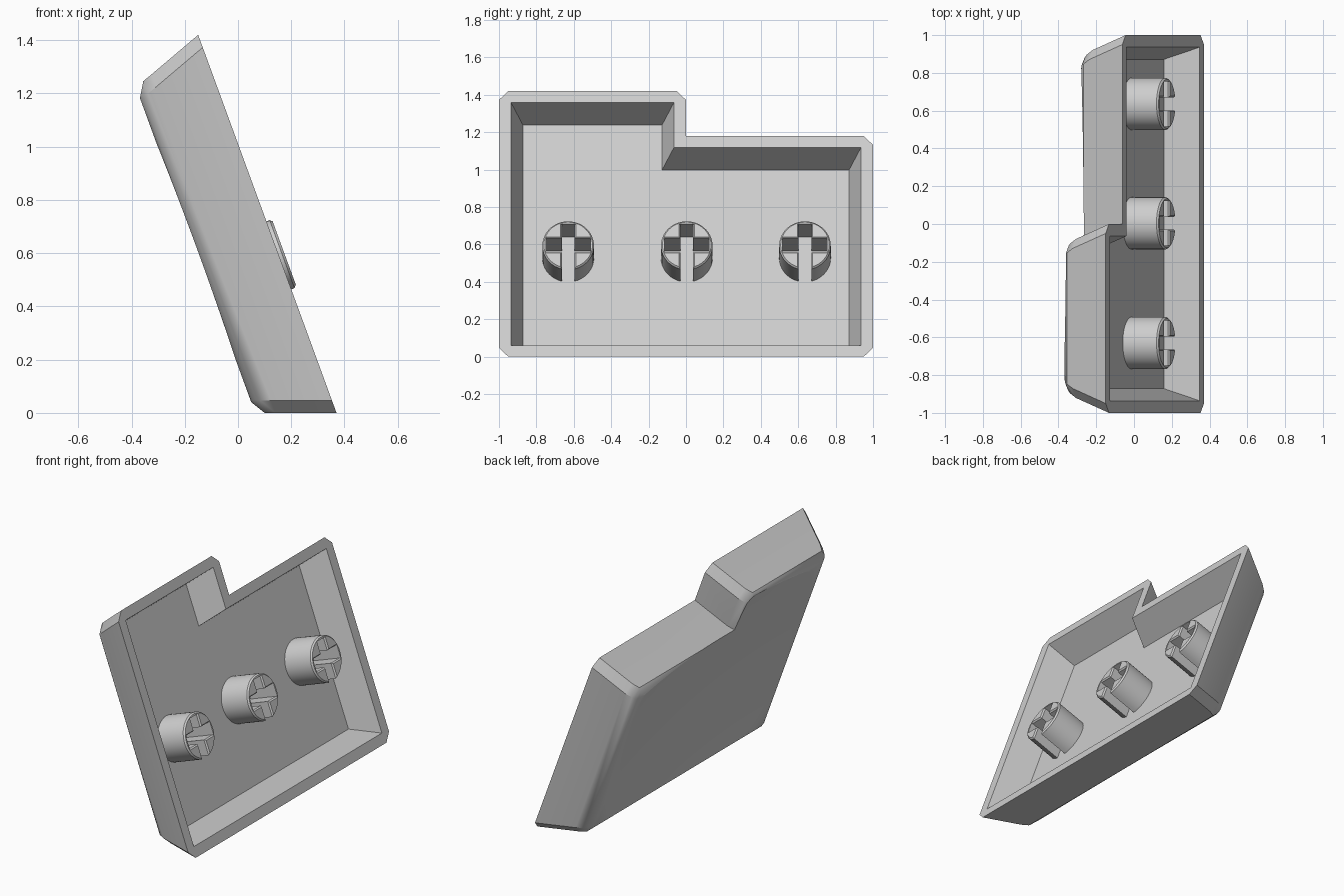
import bpy
import bmesh
import math
from mathutils import Matrix, Vector

old = bpy.data.objects.get("Cube")
if old:
    bpy.data.objects.remove(old, do_unlink=True)

# Single plastic colour
GREY = (0.62, 0.62, 0.62, 1.0)
plastic = bpy.data.materials.new("light_grey_plastic")
plastic.use_nodes = True
plastic.diffuse_color = GREY
plastic.node_tree.nodes["Principled BSDF"].inputs["Base Color"].default_value = GREY

# Leaning frame: local x runs along the width, y up the slope, z out of the open side
TILT = math.radians(20.1)
S, C = math.sin(TILT), math.cos(TILT)
FRAME = Matrix(((0, -S, C, 0.37), (1, 0, 0, 0), (0, C, S, 0), (0, 0, 0, 1)))

WIDE, LOW, HIGH = 1.0, 1.256, 1.512
FLOOR, BACK = -0.177, -0.287
# Corner x, y, inward direction x, y, and whether the corner is cut
CORNERS = [(-WIDE, 0, 1, 1, True), (WIDE, 0, -1, 1, True),
           (WIDE, LOW, -1, -1, True), (0, LOW, -1, -1, False),
           (0, HIGH, -1, -1, True), (-WIDE, HIGH, 1, -1, True)]


def outline(inset_x, inset_y, chamfer):
    """Stepped outline, moved inwards, with cut outer corners."""
    pts = [Vector((x + dx * inset_x, y + dy * inset_y)) for x, y, dx, dy, _ in CORNERS]
    out = []
    for i, p in enumerate(pts):
        if CORNERS[i][4]:
            before = (pts[i - 1] - p).normalized()
            after = (pts[(i + 1) % len(pts)] - p).normalized()
            out += [p + before * chamfer, p + after * chamfer]
        else:
            out.append(p)
    return out


def loft(name, sections):
    """Join matching (points, height) sections with walls and cap both ends."""
    bm = bmesh.new()
    rings = [[bm.verts.new((p[0], p[1], z)) for p in pts] for pts, z in sections]
    for a, b in zip(rings, rings[1:]):
        for i in range(len(a)):
            j = (i + 1) % len(a)
            bm.faces.new((a[i], a[j], b[j], b[i]))
    bm.faces.new(rings[0][::-1])
    bm.faces.new(rings[-1])
    bmesh.ops.remove_doubles(bm, verts=bm.verts, dist=0.0001)
    bmesh.ops.recalc_face_normals(bm, faces=bm.faces)
    mesh = bpy.data.meshes.new(name)
    bm.to_mesh(mesh)
    bm.free()
    mesh.materials.append(plastic)
    obj = bpy.data.objects.new(name, mesh)
    bpy.context.collection.objects.link(obj)
    obj.matrix_world = FRAME
    return obj


def make_active(obj):
    bpy.ops.object.select_all(action="DESELECT")
    obj.select_set(True)
    bpy.context.view_layer.objects.active = obj


def smooth(obj, angle):
    make_active(obj)
    bpy.ops.object.shade_smooth_by_angle(angle=math.radians(angle))


# Shell: rounded ends, bevelled long edges, flat rim, sloping cavity
shell_profile = [(0.182, 0.148, BACK, 0), (0.143, 0.135, -0.279, 0.018),
                 (0.119, 0.115, -0.267, 0.035), (0.104, 0.0925, -0.2535, 0.05),
                 (0.079, 0.079, -0.215, 0.05), (0, 0, 0, 0.05),
                 (0.064, 0.064, 0, 0), (0.128, 0.128, FLOOR, 0)]
shell = loft("stepped_shell", [(outline(ix, iy, c), z) for ix, iy, z, c in shell_profile])

# Shallow round dish scooped out of the back
DEPTH, REACH, SIDES = 0.045, 0.925, 72
dish_sections = []
for step in range(13):
    r = 1.3 * (1 - step / 12.5)
    circle = [(r * math.cos(math.tau * i / SIDES), LOW * 0.6 + r * math.sin(math.tau * i / SIDES))
              for i in range(SIDES)]
    dish_sections.append((circle, BACK + DEPTH * (1 - (r / REACH) ** 2)))
dish = loft("dish_cutter", dish_sections)
dish.hide_render = True
scoop = shell.modifiers.new("dish", "BOOLEAN")
scoop.operation = "DIFFERENCE"
scoop.solver = "EXACT"
scoop.object = dish
make_active(shell)
bpy.ops.object.modifier_apply(modifier=scoop.name)
bpy.data.objects.remove(dish, do_unlink=True)
smooth(shell, 32)


# Stems: round posts with a cross slot that opens through the lower side
def stem_section(radius, x, flare=0):
    w, h, arm, steps = 0.034 + flare, 0.039 + flare, 0.119, 40
    start = math.asin(w / radius)
    sweep = 2 * math.pi - 2 * start
    pts = []
    for i in range(steps + 1):
        a = -math.pi / 2 + start + sweep * i / steps
        pts.append((radius * math.cos(a), radius * math.sin(a)))
    half = [(-w, -h), (-arm, -h), (-arm, h), (-w, h), (-w, arm)]
    pts += half + [(-px, py) for px, py in reversed(half)]
    return [(px + x, py + LOW / 2) for px, py in pts]


for label, x in (("front", -0.63), ("middle", 0.004), ("back", 0.636)):
    stem = loft(label + "_stem", [(stem_section(0.138, x), FLOOR - 0.005),
                                  (stem_section(0.138, x), 0.013),
                                  (stem_section(0.13, x, 0.007), 0.022)])
    smooth(stem, 30)
